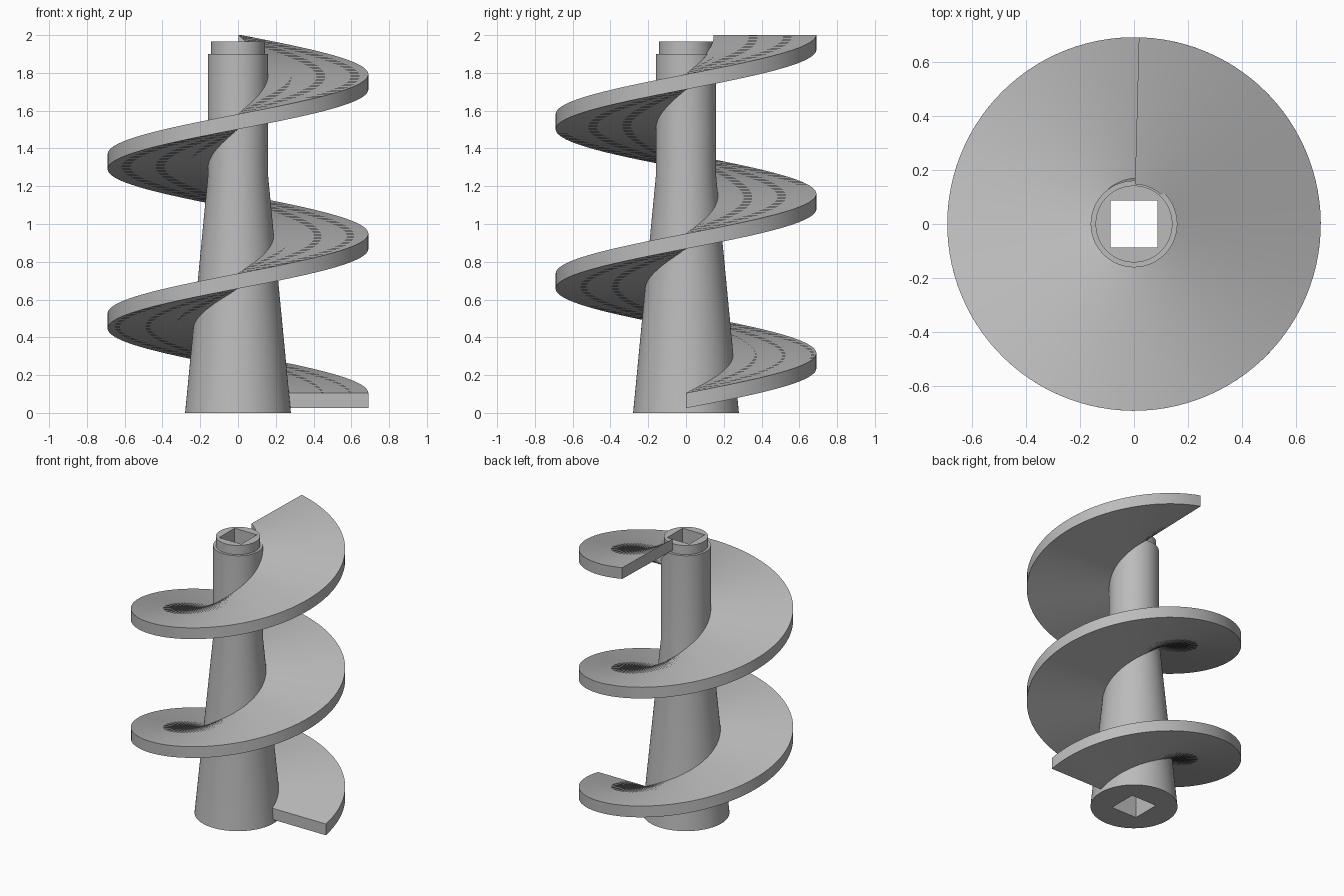
import bpy
import bmesh
from math import cos, sin, pi, radians

if "Cube" in bpy.data.objects:
    bpy.data.objects.remove(bpy.data.objects["Cube"], do_unlink=True)

GREY = (0.5, 0.5, 0.5, 1.0)
steel = bpy.data.materials.new("plain grey steel")
steel.use_nodes = True
steel.diffuse_color = GREY
steel.node_tree.nodes["Principled BSDF"].inputs["Base Color"].default_value = GREY

BASE_R, SHAFT_R, NECK_R = 0.28, 0.16, 0.142
TAPER_TOP, SHAFT_TOP, NECK_TOP = 1.25, 1.9, 1.965


def skin(name, rings, closed):
    """Join rings of points with quads; cap both ends unless the sweep is closed."""
    bm = bmesh.new()
    loops = [[bm.verts.new(p) for p in ring] for ring in rings]
    n = len(loops[0])
    pairs = list(zip(loops, loops[1:]))
    if closed:
        pairs.append((loops[-1], loops[0]))
    for a, b in pairs:
        for i in range(n):
            j = (i + 1) % n
            bm.faces.new((a[i], a[j], b[j], b[i]))
    if not closed:
        bm.faces.new(loops[0])
        bm.faces.new(loops[-1])
    bmesh.ops.recalc_face_normals(bm, faces=bm.faces[:])
    mesh = bpy.data.meshes.new(name)
    bm.to_mesh(mesh)
    bm.free()
    mesh.materials.append(steel)
    obj = bpy.data.objects.new(name, mesh)
    bpy.context.collection.objects.link(obj)
    bpy.ops.object.select_all(action="DESELECT")
    obj.select_set(True)
    bpy.context.view_layer.objects.active = obj
    bpy.ops.object.shade_smooth_by_angle(angle=radians(30))
    return obj


def ring(size, z, square=False, sides=96):
    """Circle of radius size, or square of half-width size, with matching points."""
    points = []
    for i in range(sides):
        c, s = cos(2 * pi * i / sides), sin(2 * pi * i / sides)
        r = size / max(abs(c), abs(s)) if square else size
        points.append((r * c, r * s, z))
    return points


# Tapered core with a stepped neck and a square socket running through it
skin("core_shaft", [
    ring(BASE_R, 0), ring(SHAFT_R, TAPER_TOP), ring(SHAFT_R, SHAFT_TOP),
    ring(NECK_R, SHAFT_TOP), ring(NECK_R, NECK_TOP),
    ring(0.087, NECK_TOP, True), ring(0.1, 0, True)], closed=True)

# Helical flight, its inner edge buried just inside the core
FLIGHT_R, THICKNESS, START_Z, END_Z = 0.69, 0.08, 0.025, 1.92
SWEEP = radians(720 + 88.5)
STEPS = 240
sections = []
for k in range(STEPS + 1):
    t = k / STEPS
    c, s = cos(SWEEP * t), sin(SWEEP * t)
    low = START_Z + (END_Z - START_Z) * t
    high = low + THICKNESS
    core_r = BASE_R + (SHAFT_R - BASE_R) * min(high / TAPER_TOP, 1)
    inner = max(0.147, core_r - 0.02)
    sections.append([(r * c, r * s, z) for r, z in (
        (inner, low), (FLIGHT_R, low), (FLIGHT_R, high), (inner, high))])
skin("screw_flight", sections, closed=False)
